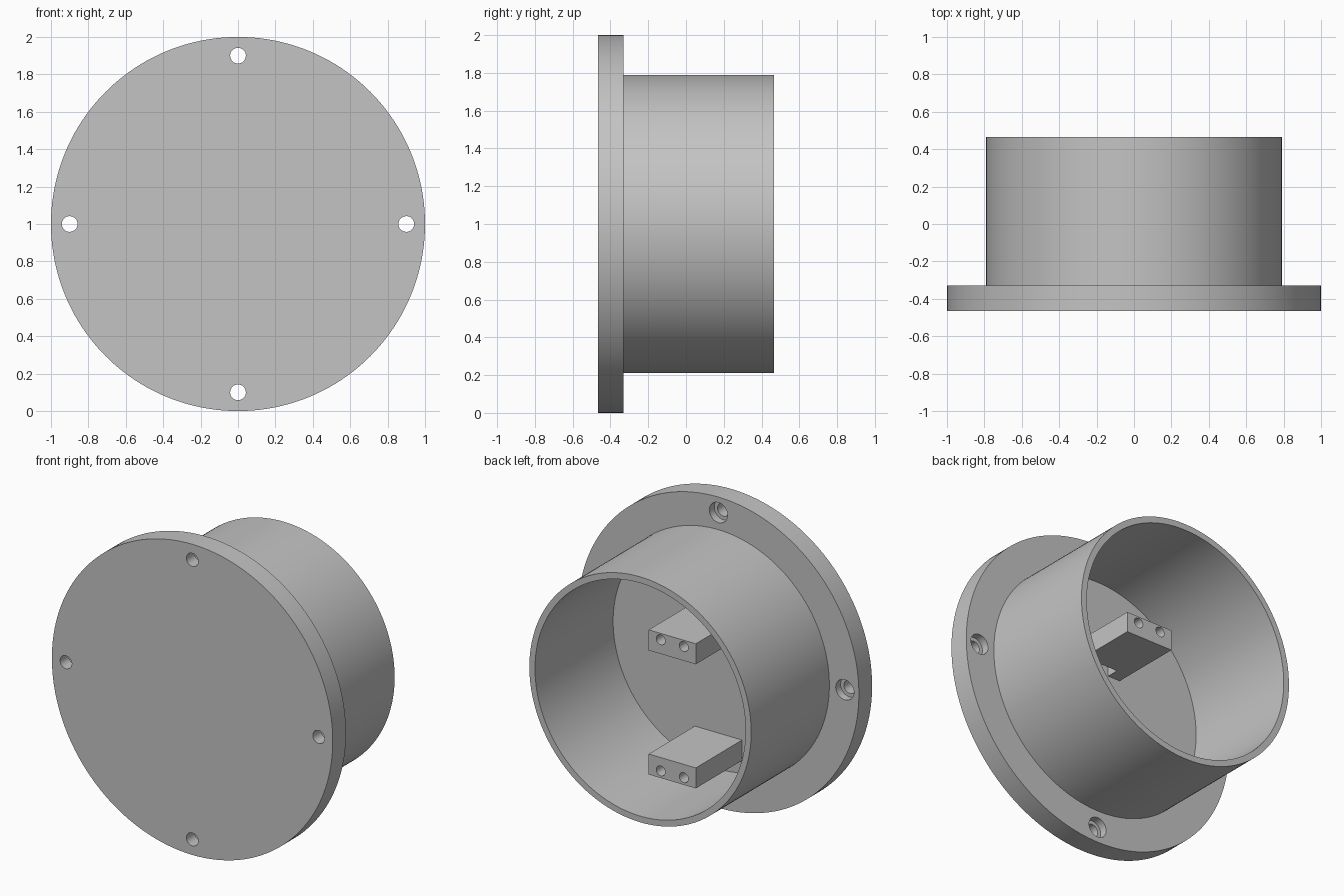
import bpy
from math import pi, sin, cos, radians

cube = bpy.data.objects.get("Cube")
if cube:
    bpy.data.objects.remove(cube, do_unlink=True)

GREY = (0.55, 0.55, 0.55, 1.0)
mat = bpy.data.materials.new("plain_grey")
mat.use_nodes = True
mat.diffuse_color = GREY
mat.node_tree.nodes["Principled BSDF"].inputs["Base Color"].default_value = GREY

CENTRE_Z = 1.0
FRONT, FLOOR, BACK = -0.465, -0.33, 0.465


def cylinder(name, radius, y0, y1, x=0.0, z=CENTRE_Z, sides=160):
    """Cylinder lying along y."""
    bpy.ops.mesh.primitive_cylinder_add(vertices=sides, radius=radius, depth=y1 - y0,
                                        location=(x, (y0 + y1) / 2, z), rotation=(pi / 2, 0, 0))
    ob = bpy.context.object
    ob.name = name
    bpy.ops.object.transform_apply(location=True, rotation=True, scale=True)
    return ob


def box(name, width, y0, y1, z0, z1):
    bpy.ops.mesh.primitive_cube_add(size=1, location=(0, (y0 + y1) / 2, (z0 + z1) / 2))
    ob = bpy.context.object
    ob.name = name
    ob.scale = (width, y1 - y0, z1 - z0)
    bpy.ops.object.transform_apply(location=True, rotation=True, scale=True)
    return ob


def cut(target, cutters):
    """Subtract each cutter, then remove it."""
    for cutter in cutters:
        cutter.hide_render = True
        bpy.context.view_layer.objects.active = target
        mod = target.modifiers.new("cut", "BOOLEAN")
        mod.operation = "DIFFERENCE"
        mod.solver = "EXACT"
        mod.object = cutter
        bpy.ops.object.modifier_apply(modifier=mod.name)
        bpy.data.objects.remove(cutter, do_unlink=True)


def finish(ob):
    ob.data.materials.clear()
    ob.data.materials.append(mat)
    bpy.ops.object.select_all(action="DESELECT")
    ob.select_set(True)
    bpy.context.view_layer.objects.active = ob
    bpy.ops.object.shade_smooth_by_angle(angle=radians(30))


# Round flange with four counterbored screw holes
flange = cylinder("flange", 1.0, FRONT, FLOOR)
for i in range(4):
    x, z = 0.9 * cos(i * pi / 2), CENTRE_Z + 0.9 * sin(i * pi / 2)
    cut(flange, [cylinder("screw_hole", 0.042, FRONT - 0.1, FLOOR + 0.1, x, z, 32),
                 cylinder("counterbore", 0.065, FLOOR - 0.05, FLOOR + 0.1, x, z, 32)])
finish(flange)

# Open tube behind the flange
tube = cylinder("tube", 0.79, FLOOR, BACK)
cut(tube, [cylinder("bore", 0.75, FLOOR - 0.1, BACK + 0.1)])
finish(tube)

# Two mounting blocks, each with a pair of pilot holes
BLOCK_END = 0.14
for name, z, offset in (("upper_block", 1.214, 0.025), ("lower_block", 0.415, -0.02)):
    block = box(name, 0.336, FLOOR - 0.01, BLOCK_END, z - 0.066, z + 0.066)
    cut(block, [cylinder("pilot_hole", 0.032, BLOCK_END - 0.2, BLOCK_END + 0.1,
                         side * 0.082, z + offset, 24) for side in (-1, 1)])
    # Cable slot at the foot of the upper block
    if name == "upper_block":
        cut(block, [box("cable_slot", 0.16, FLOOR - 0.05, FLOOR + 0.08, z - 0.2, z + 0.2)])
    finish(block)
